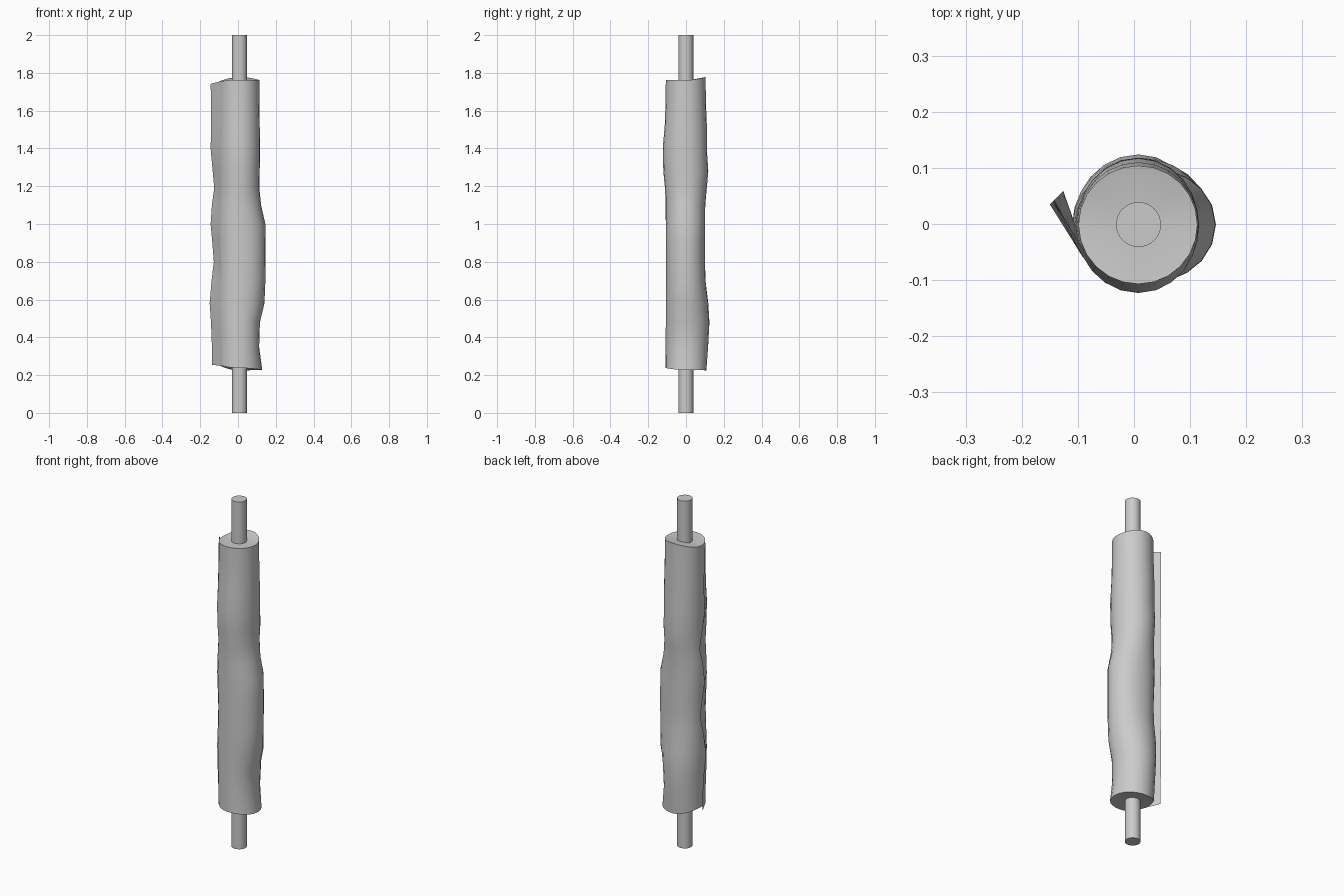
import bpy, bmesh, math

if "Cube" in bpy.data.objects:
    bpy.data.objects.remove(bpy.data.objects["Cube"])

CX, CY = 0.008, -0.001
SIDES = 24
# rows: nominal height, then extents of the roll (right, back, left, front) and flap edge x
ROWS = [
    (0.23, 0.128, 0.108, 0.100, 0.108, -0.138),
    (0.35, 0.112, 0.117, 0.102, 0.108, -0.138),
    (0.48, 0.116, 0.124, 0.108, 0.107, -0.143),
    (0.58, 0.140, 0.118, 0.110, 0.107, -0.150),
    (0.70, 0.145, 0.103, 0.105, 0.107, -0.140),
    (0.80, 0.146, 0.101, 0.102, 0.107, -0.128),
    (0.90, 0.146, 0.101, 0.106, 0.107, -0.136),
    (1.00, 0.145, 0.101, 0.110, 0.107, -0.145),
    (1.10, 0.122, 0.102, 0.106, 0.108, -0.138),
    (1.19, 0.113, 0.110, 0.100, 0.111, -0.126),
    (1.28, 0.115, 0.118, 0.102, 0.120, -0.134),
    (1.40, 0.116, 0.110, 0.104, 0.123, -0.145),
    (1.53, 0.115, 0.110, 0.102, 0.112, -0.142),
    (1.65, 0.113, 0.105, 0.100, 0.108, -0.143),
    (1.765, 0.113, 0.104, 0.099, 0.107, -0.145),
]
TOP = (1.762, 1.778, 1.755, 1.763)
BOTTOM = (0.228, 0.225, 0.252, 0.238)


def blend(a, vals):
    """Blend values given for right, back, left and front at angle a."""
    c, s = math.cos(a), math.sin(a)
    return (vals[0] if c > 0 else vals[2]) * c * c + (vals[1] if s > 0 else vals[3]) * s * s


def roll_point(i, a):
    z, r, b, l, f, _ = ROWS[i]
    rad = blend(a, (r - CX, b - CY, l + CX, f + CY))
    if i == 0:
        z = blend(a, BOTTOM)
    elif i == len(ROWS) - 1:
        z = blend(a, TOP)
    return (CX + rad * math.cos(a), CY + rad * math.sin(a), z)


def finish(bm, name, angle=40):
    mesh = bpy.data.meshes.new(name)
    bm.to_mesh(mesh)
    bm.free()
    ob = bpy.data.objects.new(name, mesh)
    bpy.context.collection.objects.link(ob)
    bpy.ops.object.select_all(action='DESELECT')
    ob.select_set(True)
    bpy.context.view_layer.objects.active = ob
    bpy.ops.object.shade_smooth_by_angle(angle=math.radians(angle))
    return ob


# pole through the middle
bpy.ops.mesh.primitive_cylinder_add(vertices=32, radius=0.04, depth=2, location=(CX, CY, 1))
bpy.context.object.name = "pole"
bpy.ops.object.shade_smooth_by_angle(angle=math.radians(40))

# rolled cloth with closed ends
bm = bmesh.new()
rings = [[bm.verts.new(roll_point(i, math.tau * k / SIDES)) for k in range(SIDES)]
         for i in range(len(ROWS))]
low = bm.verts.new((CX, CY, 0.242))
high = bm.verts.new((CX, CY, 1.757))
for k in range(SIDES):
    n = (k + 1) % SIDES
    for a, b in zip(rings, rings[1:]):
        bm.faces.new((a[k], a[n], b[n], b[k]))
    bm.faces.new((low, rings[0][n], rings[0][k]))
    bm.faces.new((high, rings[-1][k], rings[-1][n]))
finish(bm, "cloth_roll")

# loose edge of the cloth, leaving the roll along its tangent
bm = bmesh.new()
cols = []
for i, row in enumerate(ROWS):
    x0, y0, z0 = roll_point(i, math.radians(210))
    x1 = row[5]
    y1 = 0.035 + 1.0 * (x1 + 0.15)
    z1 = {0: 0.255, len(ROWS) - 1: 1.742}.get(i, row[0])
    cols.append([bm.verts.new((x0 + (x1 - x0) * t, y0 + (y1 - y0) * t, z0 + (z1 - z0) * t))
                 for t in (0, 0.33, 0.67, 1)])
for a, b in zip(cols, cols[1:]):
    for j in range(3):
        bm.faces.new((a[j + 1], a[j], b[j], b[j + 1]))
finish(bm, "cloth_flap")
